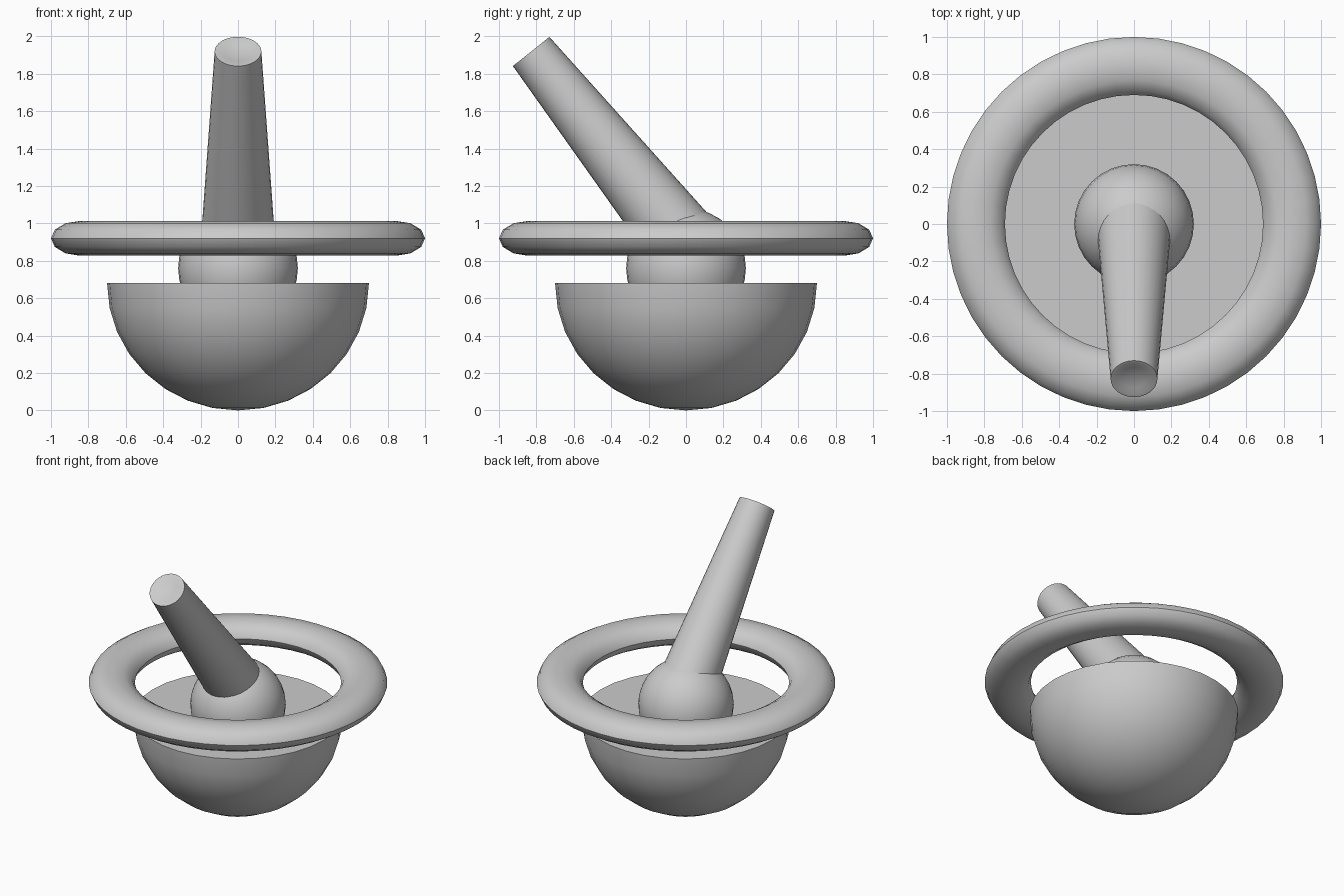
import bpy
import bmesh
from math import sin, cos, pi, radians
from mathutils import Vector

default = bpy.data.objects.get("Cube")
if default:
    bpy.data.objects.remove(default, do_unlink=True)


def finish(obj, name):
    """Name an object and smooth it, keeping hard rims sharp."""
    obj.name = name
    obj.data.name = name
    bpy.ops.object.select_all(action='DESELECT')
    obj.select_set(True)
    bpy.context.view_layer.objects.active = obj
    bpy.ops.object.shade_smooth_by_angle(angle=radians(40))
    return obj


def lathe(name, profile, segments=32):
    """Revolve (radius, height) points around z; radius 0 closes an end."""
    bm = bmesh.new()
    verts = [bm.verts.new((r, 0, z)) for r, z in profile]
    edges = [bm.edges.new(pair) for pair in zip(verts, verts[1:])]
    bmesh.ops.spin(bm, geom=verts + edges, cent=(0, 0, 0), axis=(0, 0, 1),
                   angle=2 * pi, steps=segments, use_duplicate=False)
    bmesh.ops.remove_doubles(bm, verts=bm.verts, dist=0.0005)
    bmesh.ops.recalc_face_normals(bm, faces=bm.faces)
    mesh = bpy.data.meshes.new(name)
    bm.to_mesh(mesh)
    bm.free()
    obj = bpy.data.objects.new(name, mesh)
    bpy.context.collection.objects.link(obj)
    return finish(obj, name)


# Solid half-sphere base with a flat top
base_radius, base_height, rings = 0.70, 0.68, 8
arc = [i * pi / 2 / rings for i in range(rings + 1)]
base_profile = [(base_radius * sin(a), base_height * (1 - cos(a))) for a in arc]
lathe("base_bowl", base_profile + [(0, base_height)])

# Ball seated in the base
bpy.ops.mesh.primitive_uv_sphere_add(segments=32, ring_count=16, radius=0.32,
                                     location=(0, 0, 0.76))
finish(bpy.context.object, "pivot_ball")

# Flattened floating ring
bpy.ops.mesh.primitive_torus_add(major_radius=0.845, minor_radius=0.155,
                                 major_segments=48, minor_segments=12,
                                 location=(0, 0, 0.92))
ring = bpy.context.object
ring.scale.z = 0.6
bpy.ops.object.transform_apply(location=False, rotation=False, scale=True)
finish(ring, "outer_ring")

# Tapered handle leaning to the front, with a shallow dished tip
foot = Vector((0, -0.017, 0.904))
tip = Vector((0, -0.828, 1.919))
length = (tip - foot).length
handle = lathe("handle", [(0, 0), (0.199, 0), (0.125, length),
                          (0.108, length), (0.07, length - 0.012),
                          (0, length - 0.018)])
handle.location = foot
handle.rotation_euler = (tip - foot).to_track_quat('Z', 'Y').to_euler()
